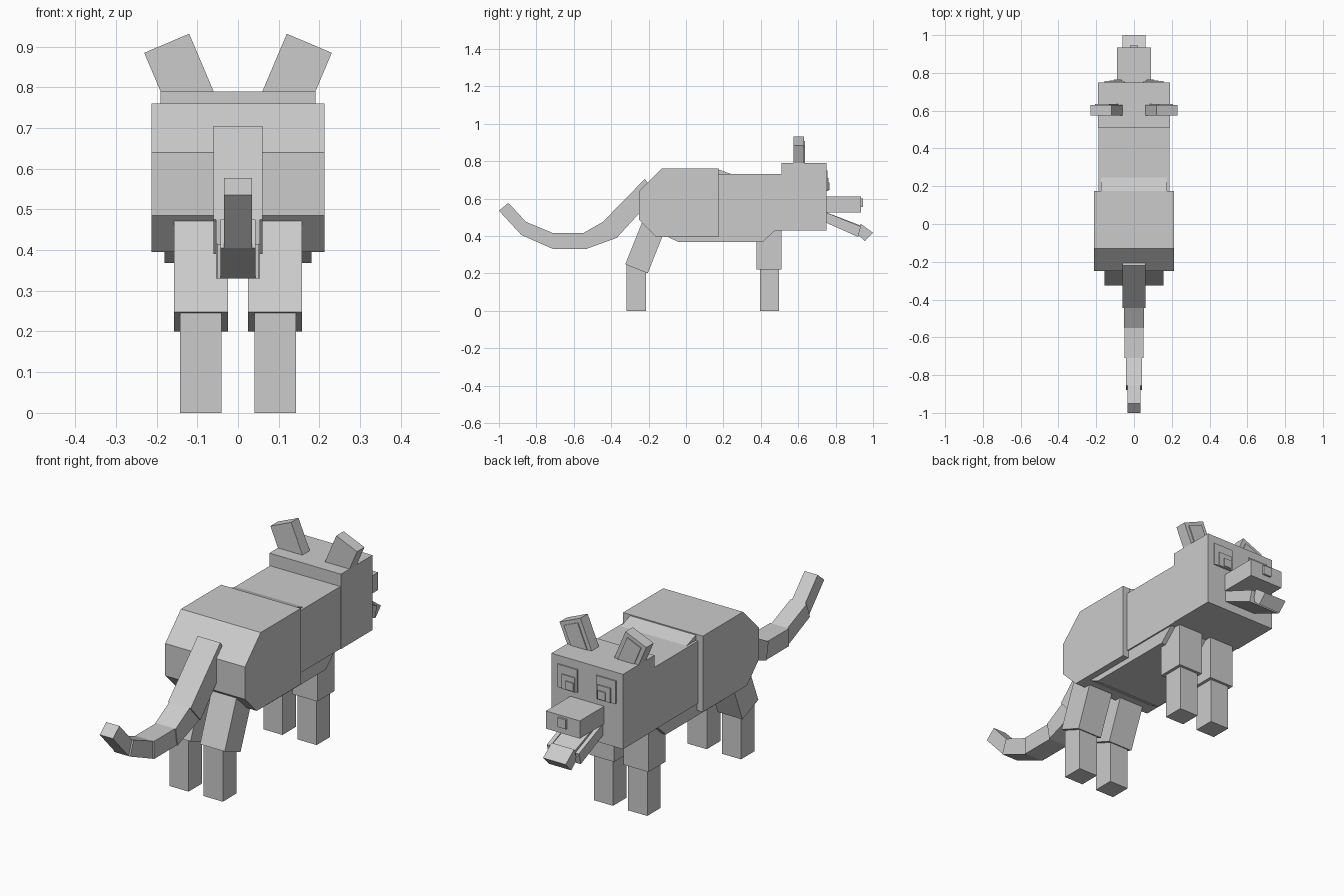
import bpy, bmesh, math
from mathutils import Matrix, Vector

if "Cube" in bpy.data.objects:
    bpy.data.objects.remove(bpy.data.objects["Cube"], do_unlink=True)

grey = bpy.data.materials.new("plain grey")
grey.use_nodes = True
COLOUR = (0.6, 0.6, 0.6, 1)
grey.diffuse_color = COLOUR
grey.node_tree.nodes["Principled BSDF"].inputs["Base Color"].default_value = COLOUR


def finish(name, bm):
    bmesh.ops.recalc_face_normals(bm, faces=bm.faces[:])
    mesh = bpy.data.meshes.new(name)
    bm.to_mesh(mesh)
    bm.free()
    mesh.materials.append(grey)
    obj = bpy.data.objects.new(name, mesh)
    bpy.context.collection.objects.link(obj)
    return obj


def prism(name, profile, x0, x1):
    """Extrude a side profile of (y, z) points from x0 to x1."""
    bm = bmesh.new()
    base = bm.faces.new([bm.verts.new((x0, y, z)) for y, z in profile])
    ext = bmesh.ops.extrude_face_region(bm, geom=[base])
    verts = [v for v in ext["geom"] if isinstance(v, bmesh.types.BMVert)]
    bmesh.ops.translate(bm, verts=verts, vec=(x1 - x0, 0, 0))
    return finish(name, bm)


def box(name, x, y, z):
    """Upright box from three (low, high) ranges."""
    return prism(name, [(y[0], z[0]), (y[1], z[0]), (y[1], z[1]), (y[0], z[1])], *x)


def tilted_box(name, centre, size, angle):
    """Box leaning sideways about the y axis."""
    bm = bmesh.new()
    m = Matrix.Translation(Vector(centre)) @ Matrix.Rotation(angle, 4, 'Y') @ Matrix.Diagonal((*size, 1))
    bmesh.ops.create_cube(bm, size=1, matrix=m)
    return finish(name, bm)


# Body
prism("hindquarters", [(-0.25, 0.485), (-0.25, 0.64), (-0.13, 0.76), (0.175, 0.76),
                       (0.175, 0.395), (-0.16, 0.395)], -0.212, 0.212)
box("chest", (-0.187, 0.187), (0.1, 0.515), (0.43, 0.73))
prism("belly", [(-0.13, 0.41), (-0.04, 0.368), (0.41, 0.368), (0.51, 0.46), (-0.1, 0.46)], -0.18, 0.18)
prism("back_wedge", [(0.15, 0.755), (0.175, 0.755), (0.245, 0.73), (0.15, 0.72)], -0.175, 0.175)

# Head, snout and nose
box("head", (-0.19, 0.19), (0.51, 0.75), (0.43, 0.79))
box("snout", (-0.09, 0.09), (0.74, 0.935), (0.525, 0.61))
box("nose", (-0.022, 0.022), (0.93, 0.945), (0.555, 0.6))

# Open jaw with raised sides and a drooping tongue
prism("jaw_floor", [(0.74, 0.475), (0.92, 0.395), (0.926, 0.42), (0.74, 0.5)], -0.085, 0.085)
prism("tongue", [(0.74, 0.49), (0.92, 0.41), (0.935, 0.455), (0.74, 0.53)], -0.06, 0.06)
prism("tongue_tip", [(0.915, 0.41), (0.957, 0.373), (1.0, 0.417), (0.935, 0.465)], -0.06, 0.06)

# Mirrored parts
for side, s in (("left", 1), ("right", -1)):
    prism(side + "_jaw_wall", [(0.74, 0.475), (0.92, 0.395), (0.935, 0.45), (0.74, 0.53)],
          s * 0.065, s * 0.085)

    # Ears with a raised inner panel
    lean = s * math.radians(23)
    tilted_box(side + "_ear", (s * 0.14, 0.603, 0.825), (0.12, 0.056, 0.18), lean)
    tilted_box(side + "_inner_ear", (s * 0.143, 0.632, 0.832), (0.08, 0.008, 0.13), lean)

    # Stepped eyes
    box(side + "_eye", (s * 0.05, s * 0.155), (0.745, 0.756), (0.64, 0.75))
    box(side + "_iris", (s * 0.06, s * 0.13), (0.75, 0.761), (0.64, 0.71))
    box(side + "_pupil", (s * 0.065, s * 0.105), (0.755, 0.766), (0.645, 0.685))

    # Legs
    upper, lower = (s * 0.025, s * 0.157), (s * 0.04, s * 0.142)
    box(side + "_front_thigh", upper, (0.378, 0.51), (0.22, 0.46))
    box(side + "_front_shin", lower, (0.395, 0.497), (0, 0.24))
    prism(side + "_hind_thigh", [(-0.325, 0.248), (-0.205, 0.2), (-0.115, 0.425), (-0.235, 0.473)], *upper)
    box(side + "_hind_shin", lower, (-0.318, -0.215), (0, 0.245))

# Tail: tapering segments between cross lines (upper point, lower point)
joints = [((-0.22, 0.705), (-0.16, 0.62)), ((-0.445, 0.475), (-0.37, 0.39)),
          ((-0.55, 0.415), (-0.535, 0.33)), ((-0.71, 0.415), (-0.71, 0.33)),
          ((-0.855, 0.475), (-0.88, 0.405)), ((-0.95, 0.577), (-1.0, 0.535))]
widths = (0.06, 0.054, 0.05, 0.043, 0.035)
for i, w in enumerate(widths):
    (a, b), (c, d) = joints[i], joints[i + 1]
    prism("tail_segment_%d" % (i + 1), [a, b, d, c], -w, w)
